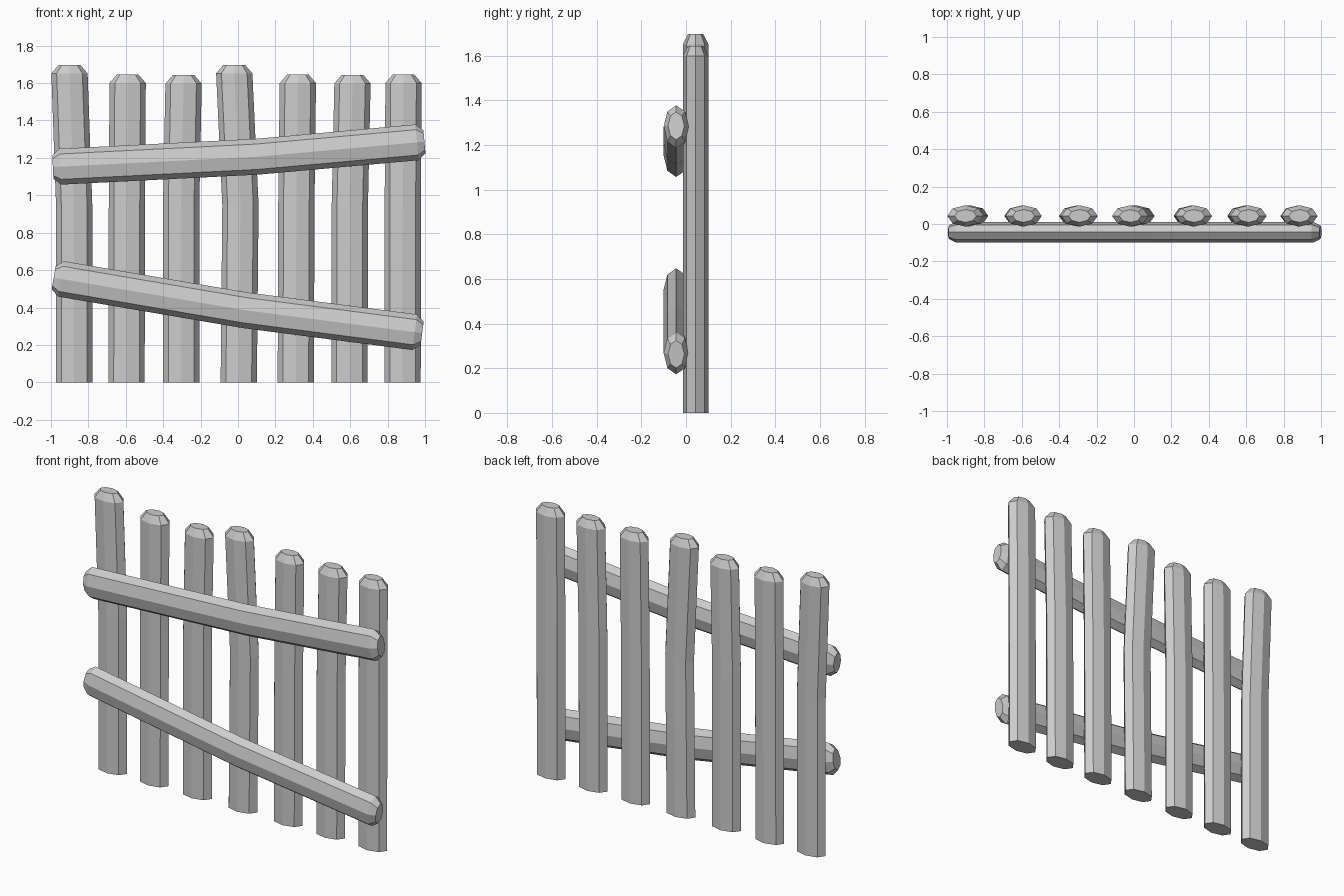
import bpy, bmesh, math
from mathutils import Vector

if "Cube" in bpy.data.objects:
    bpy.data.objects.remove(bpy.data.objects["Cube"])


def log(name, stations, y, r_wide, r_deep, sides=8):
    """Loft flattened octagons along (x, z, scale, angle) stations in the XZ plane.
    angle is the direction of the section's wide axis."""
    bm = bmesh.new()
    rings = []
    for x, z, s, ang in stations:
        wide = Vector((math.cos(ang), 0, math.sin(ang)))
        ring = []
        for i in range(sides):
            a = 2 * math.pi * i / sides
            p = Vector((x, y, z)) + wide * (r_wide * s * math.cos(a))
            p.y += r_deep * s * math.sin(a)
            ring.append(bm.verts.new(p))
        rings.append(ring)
    for a, b in zip(rings, rings[1:]):
        for i in range(sides):
            j = (i + 1) % sides
            bm.faces.new((a[i], a[j], b[j], b[i]))
    bm.faces.new(rings[0][::-1])
    bm.faces.new(rings[-1])
    bmesh.ops.recalc_face_normals(bm, faces=bm.faces)
    me = bpy.data.meshes.new(name)
    bm.to_mesh(me)
    bm.free()
    ob = bpy.data.objects.new(name, me)
    bpy.context.collection.objects.link(ob)
    return ob


# Upright pickets: x at bottom, middle and top, then height
pickets = [
    (-0.876, -0.876, -0.901, 1.697),
    (-0.596, -0.594, -0.590, 1.645),
    (-0.304, -0.304, -0.291, 1.642),
    (0.004, 0.013, -0.020, 1.697),
    (0.309, 0.312, 0.320, 1.645),
    (0.596, 0.598, 0.612, 1.643),
    (0.880, 0.881, 0.885, 1.645),
]
for n, (xb, xm, xt, h) in enumerate(pickets, 1):
    log(f"picket_{n}", [(xb, 0, 1, 0), (xm, 0.95, 1, 0),
                        (xt, h - 0.045, 1, 0), (xt, h, 0.6, 0)],
        0.043, 0.097, 0.057)


# Cross rails: left, bend and right points, with tapered tips at both ends
def rail(name, left, mid, right, tip=0.04):
    l, m, r = Vector(left), Vector(mid), Vector(right)
    d1, d2 = (m - l).normalized(), (r - m).normalized()
    a1, a2 = math.atan2(d1.y, d1.x), math.atan2(d2.y, d2.x)
    q = math.pi / 2
    a, b = l - d1 * tip, r + d2 * tip
    log(name, [(a.x, a.y, 0.65, a1 + q), (l.x, l.y, 1, a1 + q),
               (m.x, m.y, 1, (a1 + a2) / 2 + q),
               (r.x, r.y, 1, a2 + q), (b.x, b.y, 0.65, a2 + q)],
        -0.044, 0.096, 0.056)


rail("upper_rail", (-0.95, 1.153), (0.10, 1.206), (0.957, 1.283))
rail("lower_rail", (-0.946, 0.553), (0.04, 0.385), (0.945, 0.268))
